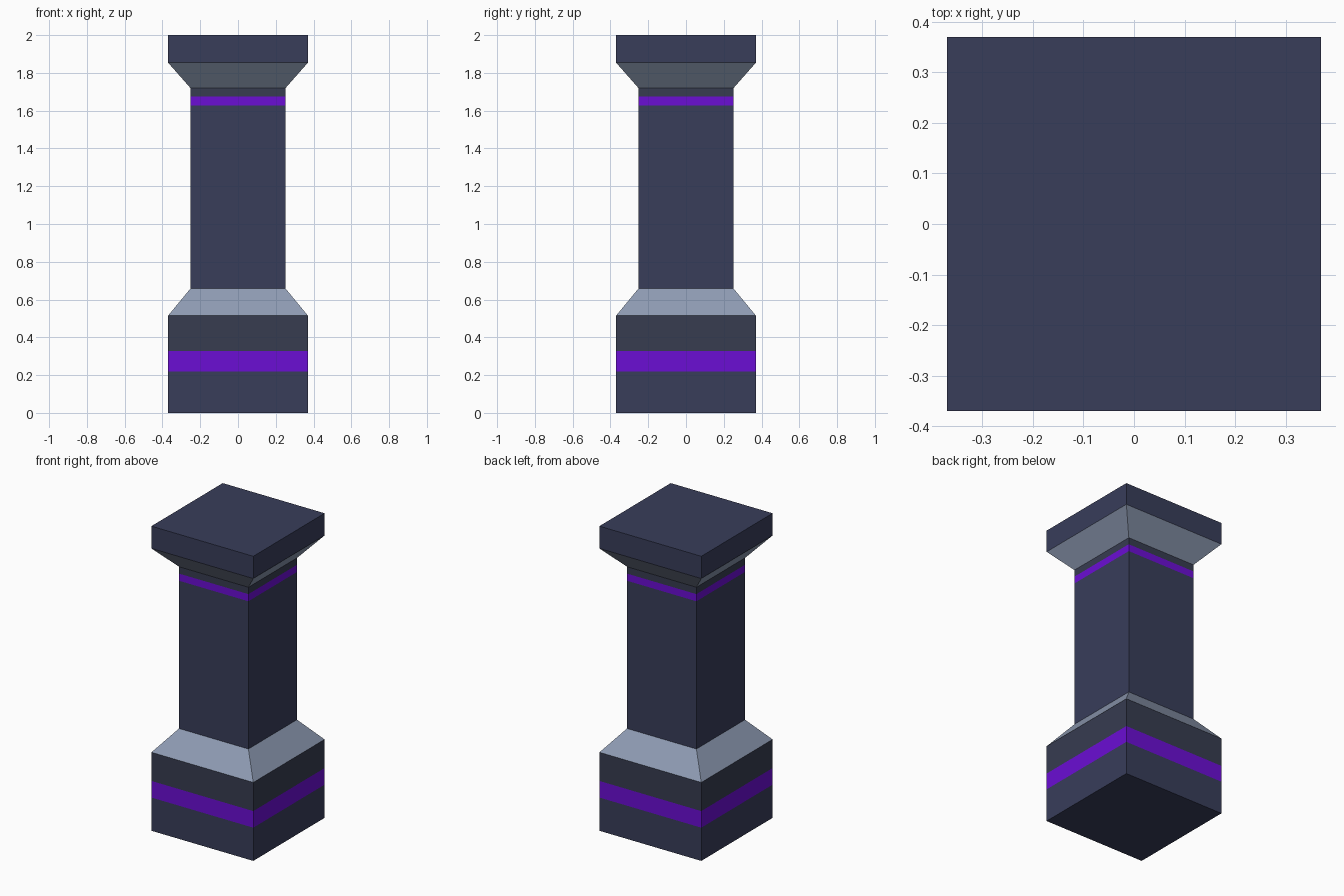
import bpy
import bmesh

if "Cube" in bpy.data.objects:
    bpy.data.objects.remove(bpy.data.objects["Cube"])


def srgb(r, g, b):
    """Convert 0-255 display colour to a linear RGBA tuple."""
    def lin(c):
        c /= 255
        return c / 12.92 if c <= 0.04045 else ((c + 0.055) / 1.055) ** 2.4
    return (lin(r), lin(g), lin(b), 1.0)


def make_material(name, rgb):
    mat = bpy.data.materials.new(name)
    mat.diffuse_color = srgb(*rgb)
    mat.use_nodes = True
    mat.node_tree.nodes["Principled BSDF"].inputs["Base Color"].default_value = mat.diffuse_color
    return mat


NAVY = make_material("dark navy", (56, 61, 90))
SLATE = make_material("dark slate", (55, 60, 80))
PURPLE = make_material("purple", (107, 14, 212))
GREY = make_material("blue grey", (143, 156, 180))


def square_part(name, rings, mats, cap_bottom=False, cap_top=False):
    """Stack square rings (half width, z); mats[i] colours the band above ring i."""
    slots = list(dict.fromkeys(mats))
    bm = bmesh.new()
    loops = [[bm.verts.new((sx * w, sy * w, z))
              for sx, sy in ((-1, -1), (1, -1), (1, 1), (-1, 1))]
             for w, z in rings]
    for low, high, mat in zip(loops, loops[1:], mats):
        for i in range(4):
            j = (i + 1) % 4
            face = bm.faces.new((low[i], low[j], high[j], high[i]))
            face.material_index = slots.index(mat)
    if cap_bottom:
        bm.faces.new(loops[0][::-1]).material_index = slots.index(mats[0])
    if cap_top:
        bm.faces.new(loops[-1]).material_index = slots.index(mats[-1])
    mesh = bpy.data.meshes.new(name)
    bm.to_mesh(mesh)
    bm.free()
    for mat in slots:
        mesh.materials.append(mat)
    obj = bpy.data.objects.new(name, mesh)
    bpy.context.collection.objects.link(obj)
    return obj


WIDE, SLIM = 0.37, 0.252

# Plinth with a broad purple stripe
square_part("plinth", [(WIDE, 0), (WIDE, 0.218), (WIDE, 0.327), (WIDE, 0.515)],
            [NAVY, PURPLE, SLATE], cap_bottom=True)

# Sloped collar narrowing to the shaft
square_part("lower_collar", [(WIDE, 0.515), (SLIM, 0.658)], [GREY])

# Shaft with a thin purple stripe near the top
square_part("shaft", [(SLIM, 0.658), (SLIM, 1.628), (SLIM, 1.675), (SLIM, 1.72)],
            [NAVY, PURPLE, SLATE])

# Sloped collar widening to the cap
square_part("upper_collar", [(SLIM, 1.72), (WIDE, 1.854)], [GREY])

# Flat cap block
square_part("cap", [(WIDE, 1.854), (WIDE, 2.0)], [NAVY], cap_top=True)
